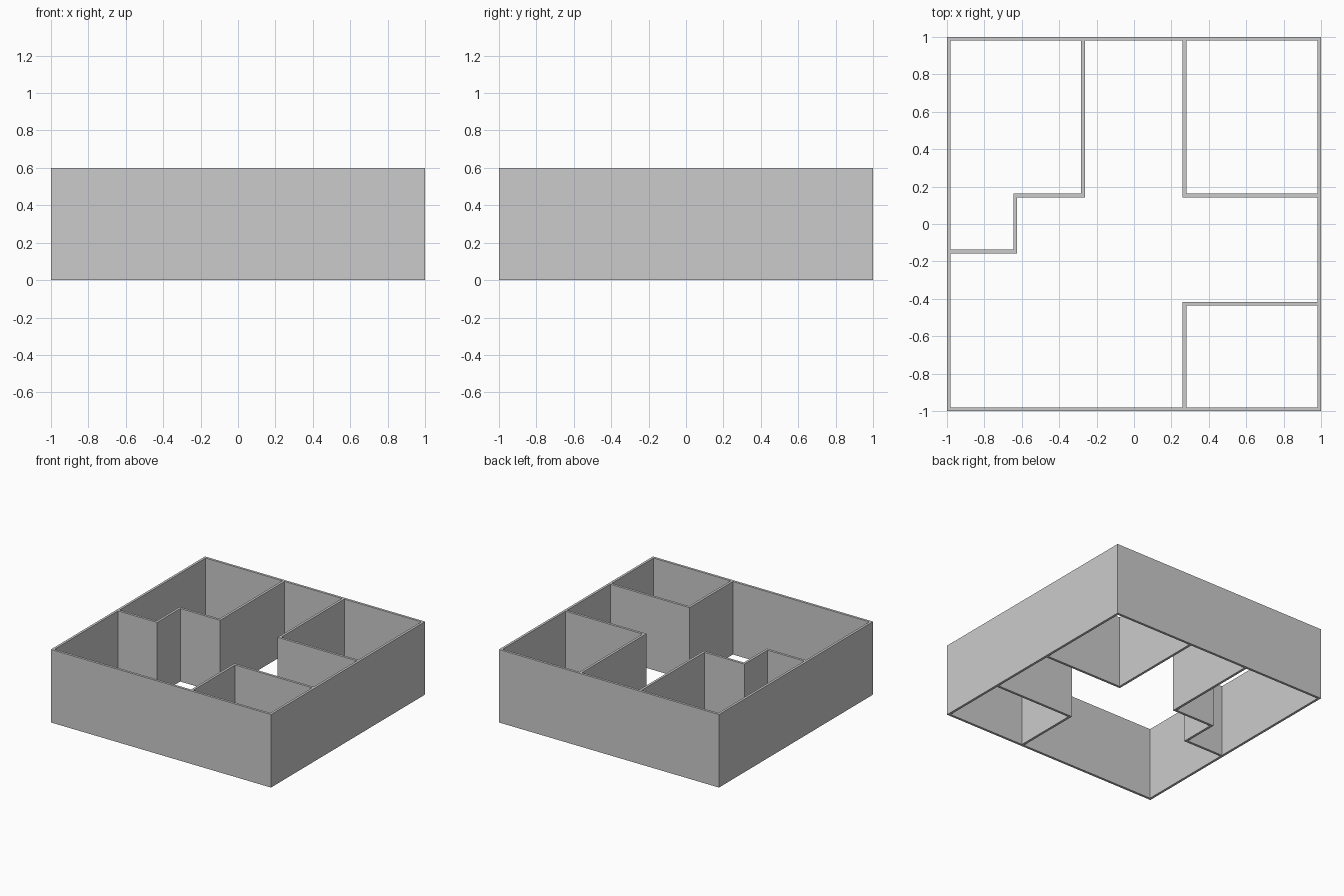
import bpy
import bmesh
from mathutils import Vector

HEIGHT = 0.6
THICK = 0.02
INNER = 1 - THICK      # inside face of the outer walls
MID = 1 - THICK / 2    # centre line of the outer walls

cube = bpy.data.objects.get("Cube")
if cube:
    bpy.data.objects.remove(cube, do_unlink=True)

grey = bpy.data.materials.new("plain_grey")
grey.use_nodes = True
colour = (0.6, 0.6, 0.6, 1)
grey.diffuse_color = colour
grey.node_tree.nodes["Principled BSDF"].inputs["Base Color"].default_value = colour


def wall(name, path, closed=False):
    """Raise a mitred wall of constant thickness along a floor-plan path."""
    pts = [Vector(p) for p in path]
    n = len(pts)
    count = n if closed else n - 1
    normals = []
    for i in range(count):
        d = (pts[(i + 1) % n] - pts[i]).normalized()
        normals.append(Vector((-d.y, d.x)))

    bm = bmesh.new()
    rings = []
    for i, p in enumerate(pts):
        before = normals[i - 1] if closed or i > 0 else normals[0]
        after = normals[i] if i < count else normals[-1]
        mitre = (before + after) / (1 + before.dot(after)) * THICK / 2
        rings.append([bm.verts.new((*(p + mitre * s), z))
                      for s, z in ((1, 0), (-1, 0), (-1, HEIGHT), (1, HEIGHT))])
    for i in range(count):
        a, b = rings[i], rings[(i + 1) % n]
        for k in range(4):
            j = (k + 1) % 4
            bm.faces.new((a[k], a[j], b[j], b[k]))
    if not closed:
        bm.faces.new(rings[0])
        bm.faces.new(rings[-1])
    bmesh.ops.recalc_face_normals(bm, faces=bm.faces)

    mesh = bpy.data.meshes.new(name)
    bm.to_mesh(mesh)
    bm.free()
    mesh.materials.append(grey)
    obj = bpy.data.objects.new(name, mesh)
    bpy.context.collection.objects.link(obj)


# Outer shell, open at the top and bottom
wall("outer_walls", [(-MID, -MID), (MID, -MID), (MID, MID), (-MID, MID)], closed=True)

# Room partitions, each ending against the outer shell
wall("back_right_partition",
     [(-INNER, -0.147), (-0.635, -0.147), (-0.635, 0.153), (-0.273, 0.153), (-0.273, INNER)])
wall("back_left_partition", [(0.27, INNER), (0.27, 0.153), (INNER, 0.153)])
wall("front_left_partition", [(0.27, -INNER), (0.27, -0.427), (INNER, -0.427)])
